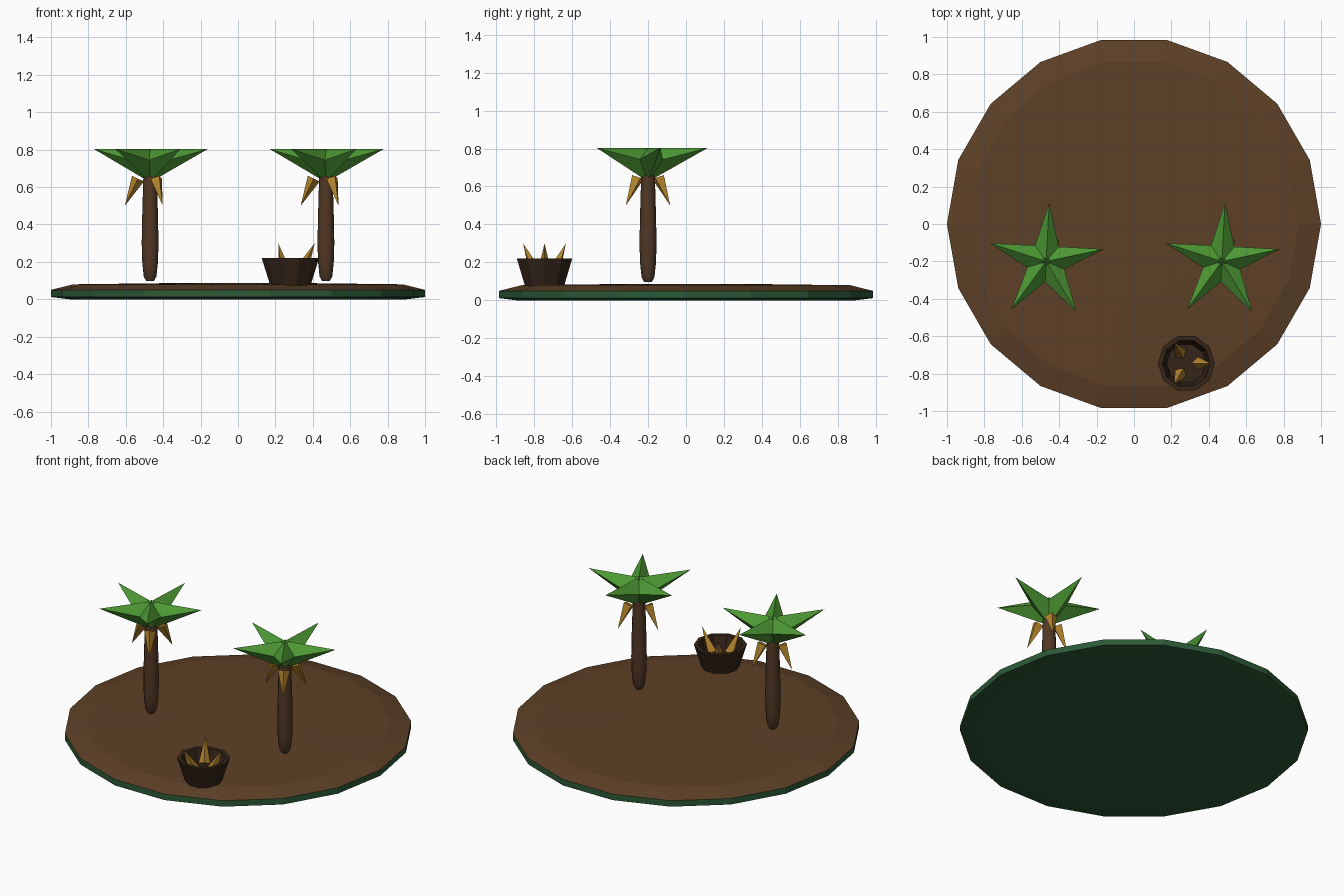
import bpy, bmesh
from math import cos, sin, pi, radians
from mathutils import Vector

if "Cube" in bpy.data.objects:
    bpy.data.objects.remove(bpy.data.objects["Cube"])


def material(name, rgb):
    m = bpy.data.materials.new(name)
    m.diffuse_color = (*rgb, 1)
    m.use_nodes = True
    m.node_tree.nodes["Principled BSDF"].inputs["Base Color"].default_value = m.diffuse_color
    return m


SOIL = material("soil", (0.11, 0.052, 0.02))
MOSS = material("moss", (0.025, 0.10, 0.038))
BARK = material("bark", (0.085, 0.04, 0.018))
LEAF = material("leaf", (0.075, 0.32, 0.035))
FRUIT = material("fruit", (0.45, 0.23, 0.025))
WOOD = material("dark_wood", (0.035, 0.018, 0.009))


def finish(bm, name, mat, loc=(0, 0, 0)):
    bmesh.ops.recalc_face_normals(bm, faces=bm.faces)
    me = bpy.data.meshes.new(name)
    bm.to_mesh(me)
    bm.free()
    me.materials.append(mat)
    ob = bpy.data.objects.new(name, me)
    ob.location = loc
    bpy.context.collection.objects.link(ob)
    return ob


def lathe(name, profile, sides, mat, loc=(0, 0, 0)):
    """Closed turned solid; first and last rings are capped."""
    bm = bmesh.new()
    rings = [[bm.verts.new((r * cos(2 * pi * i / sides), r * sin(2 * pi * i / sides), z))
              for i in range(sides)] for r, z in profile]
    for a, b in zip(rings, rings[1:]):
        for i in range(sides):
            j = (i + 1) % sides
            bm.faces.new((a[i], a[j], b[j], b[i]))
    bm.faces.new(rings[0])
    bm.faces.new(rings[-1])
    return finish(bm, name, mat, loc)


def spikes(name, angles, base, tip, radius, mat, loc):
    """Four-sided pyramids fanned around z; base and tip are (distance, height)."""
    bm = bmesh.new()
    for deg in angles:
        a = radians(deg)
        out, side, up = Vector((cos(a), sin(a), 0)), Vector((-sin(a), cos(a), 0)), Vector((0, 0, 1))
        b, t = out * base[0] + up * base[1], out * tip[0] + up * tip[1]
        across = (t - b).normalized().cross(side)
        ring = [bm.verts.new(b + d * radius) for d in (side, across, -side, -across)]
        point = bm.verts.new(t)
        bm.faces.new(ring)
        for i in range(4):
            bm.faces.new((ring[i], ring[(i + 1) % 4], point))
    return finish(bm, name, mat, loc)


# Island: green rim with a soil top
lathe("island_rim", [(0.9, 0), (1, 0.012), (1, 0.05)], 18, MOSS)
lathe("island_soil", [(1, 0.05), (0.88, 0.08), (0.4, 0.086)], 18, SOIL)

# Palm trees
for label, x in (("left", -0.47), ("right", 0.47)):
    loc = (x, -0.2, 0)
    trunk = lathe(label + "_trunk", [(0.02, 0.097), (0.034, 0.122), (0.042, 0.2), (0.045, 0.3),
                                     (0.042, 0.45), (0.036, 0.66)], 12, BARK, loc)
    for p in trunk.data.polygons:
        p.use_smooth = len(p.vertices) == 4
    spikes(label + "_leaves", (87, 12, -59, 234, 162), (0, 0.72), (0.315, 0.803), 0.085, LEAF, loc)
    spikes(label + "_fruit", (180, 60, -60), (0.065, 0.645), (0.135, 0.5), 0.035, FRUIT, loc)

# Bowl with fruit
bowl = (0.28, -0.745, 0)
lathe("bowl", [(0.108, 0.075), (0.153, 0.22), (0.128, 0.22), (0.105, 0.13)], 10, WOOD, bowl)
spikes("bowl_fruit", (0, 120, 240), (0.06, 0.155), (0.13, 0.3), 0.035, FRUIT, bowl)
